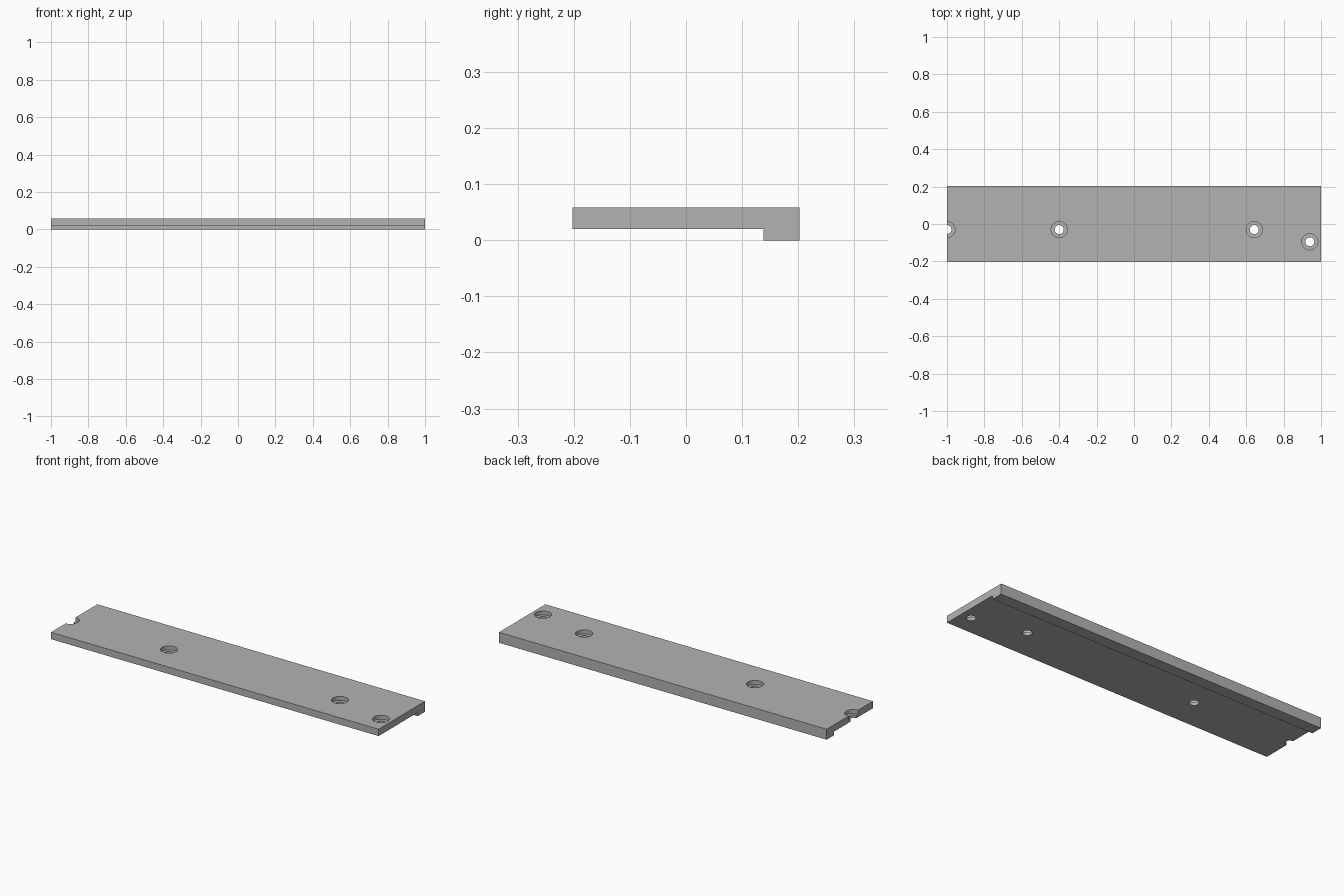
import bpy
import bmesh

if "Cube" in bpy.data.objects:
    bpy.data.objects.remove(bpy.data.objects["Cube"])

HALF_LENGTH, HALF_WIDTH = 1.0, 0.202
TOP, UNDERSIDE, LIP_Y = 0.058, 0.02, 0.138
BORE_RADIUS, HEAD_RADIUS, HEAD_DEPTH = 0.024, 0.043, 0.022
HOLES = [(-1.0, -0.03), (-0.4, -0.03), (0.643, -0.03), (0.94, -0.095)]

# Material
grey = bpy.data.materials.new("plain grey")
grey.use_nodes = True
grey.diffuse_color = (0.45, 0.45, 0.45, 1)
grey.node_tree.nodes["Principled BSDF"].inputs["Base Color"].default_value = grey.diffuse_color


def extrude_part(name, profile):
    """Extrude a y-z profile along the full length."""
    bm = bmesh.new()
    face = bm.faces.new([bm.verts.new((-HALF_LENGTH, y, z)) for y, z in profile])
    ext = bmesh.ops.extrude_face_region(bm, geom=[face])
    verts = [v for v in ext["geom"] if isinstance(v, bmesh.types.BMVert)]
    bmesh.ops.translate(bm, verts=verts, vec=(2 * HALF_LENGTH, 0, 0))
    bmesh.ops.recalc_face_normals(bm, faces=bm.faces)
    mesh = bpy.data.meshes.new(name)
    bm.to_mesh(mesh)
    bm.free()
    mesh.materials.append(grey)
    obj = bpy.data.objects.new(name, mesh)
    bpy.context.collection.objects.link(obj)
    return obj


def drill(target, x, y, radius, bottom):
    """Cut a round hole from above the plate down to the given height."""
    height = 0.2
    bpy.ops.mesh.primitive_cylinder_add(vertices=48, radius=radius, depth=height,
                                        location=(x, y, bottom + height / 2))
    cutter = bpy.context.object
    cutter.name = "hole_cutter"
    cutter.hide_render = True
    cutter.data.materials.append(grey)
    mod = target.modifiers.new("hole", "BOOLEAN")
    mod.operation, mod.solver, mod.object = "DIFFERENCE", "EXACT", cutter
    bpy.context.view_layer.objects.active = target
    bpy.ops.object.modifier_apply(modifier=mod.name)
    bpy.data.objects.remove(cutter)


# Plate with a lip along the back edge
plate = extrude_part("lipped_plate", [
    (-HALF_WIDTH, UNDERSIDE), (LIP_Y, UNDERSIDE), (LIP_Y, 0),
    (HALF_WIDTH, 0), (HALF_WIDTH, TOP), (-HALF_WIDTH, TOP)])

# Counterbored screw holes, the first one cut open by the end
for x, y in HOLES:
    drill(plate, x, y, HEAD_RADIUS, TOP - HEAD_DEPTH)
    drill(plate, x, y, BORE_RADIUS, -0.05)

# Smooth hole walls, sharp edges
bpy.ops.object.select_all(action="DESELECT")
plate.select_set(True)
bpy.context.view_layer.objects.active = plate
bpy.ops.object.shade_smooth_by_angle()
